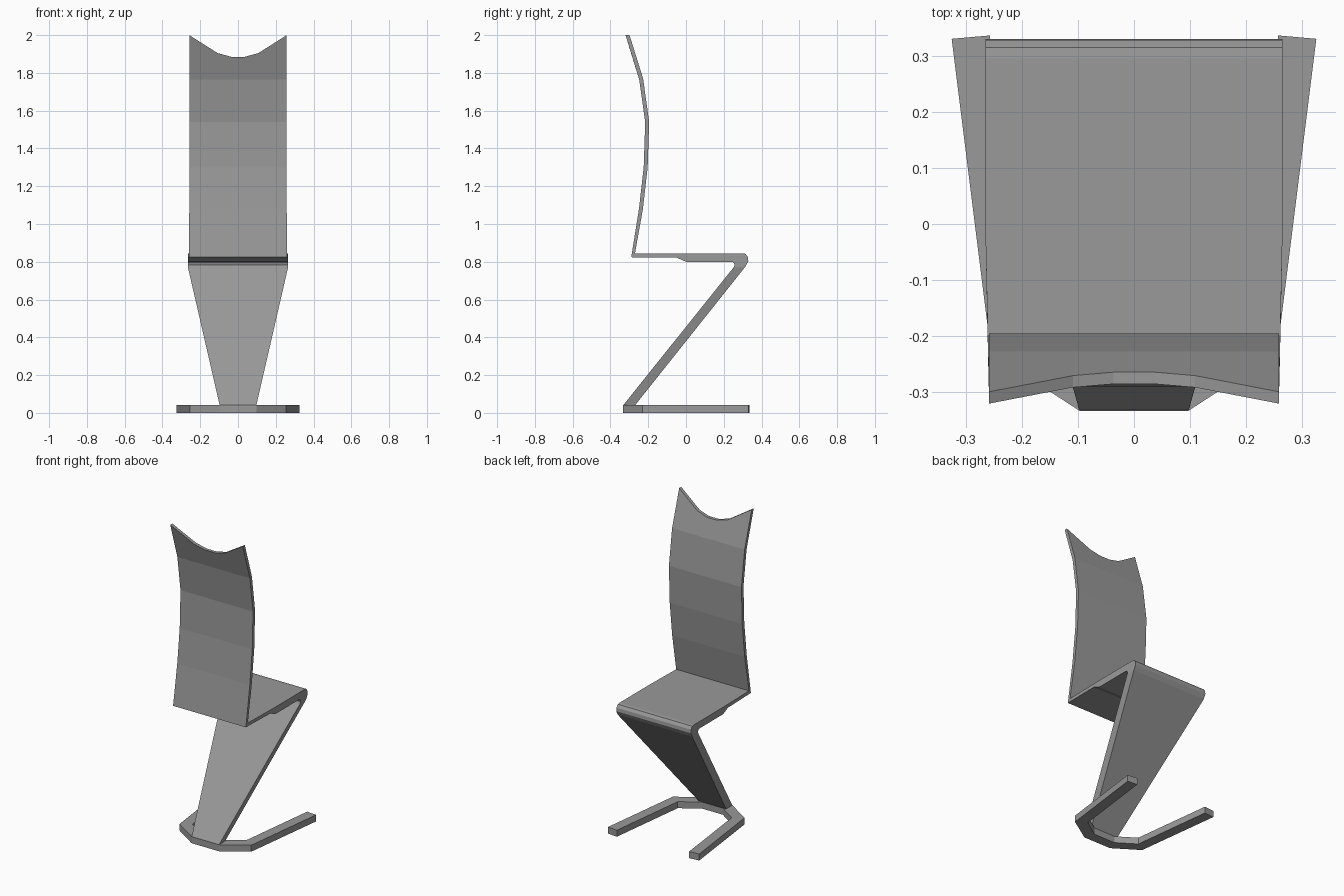
import bpy, bmesh

if "Cube" in bpy.data.objects:
    bpy.data.objects.remove(bpy.data.objects["Cube"])

grey = bpy.data.materials.new("dark_grey")
grey.diffuse_color = (0.32, 0.32, 0.32, 1)
grey.use_nodes = True
grey.node_tree.nodes["Principled BSDF"].inputs["Base Color"].default_value = grey.diffuse_color


def finish(name, bm):
    bmesh.ops.recalc_face_normals(bm, faces=bm.faces)
    mesh = bpy.data.meshes.new(name)
    bm.to_mesh(mesh)
    bm.free()
    mesh.materials.append(grey)
    obj = bpy.data.objects.new(name, mesh)
    bpy.context.collection.objects.link(obj)
    return obj


def ribbon(name, stations, cols=(-1, 1), drops=None):
    """Slab swept through (outer yz, inner yz, half width) stations;
    drops lowers the columns of the last station along the slab."""
    bm = bmesh.new()
    rows = []
    for k, (outer, inner, w) in enumerate(stations):
        sides = []
        for y, z in (outer, inner):
            side = []
            for j, c in enumerate(cols):
                d = drops[j] if drops and k == len(stations) - 1 else 0
                side.append(bm.verts.new((c * w, y + 0.304 * d, z - d)))
            sides.append(side)
        rows.append(sides[0] + sides[1][::-1])   # closed loop
    n = len(rows[0])
    m = len(cols)
    for a, b in zip(rows, rows[1:]):
        for i in range(n):
            j = (i + 1) % n
            bm.faces.new((a[i], a[j], b[j], b[i]))
    for r in (rows[0], rows[-1]):
        for i in range(m - 1):
            bm.faces.new((r[i], r[i + 1], r[n - 2 - i], r[n - 1 - i]))
    return finish(name, bm)


# Tapered slanting leg, folded over into the seat
ribbon("leg_and_seat", [
    ((-0.27, 0.04), (-0.333, 0.04), 0.097),
    ((0.315, 0.775), (0.252, 0.77), 0.265),
    ((0.33, 0.803), (0.257, 0.783), 0.265),
    ((0.328, 0.825), (0.254, 0.793), 0.265),
    ((0.315, 0.842), (0.247, 0.799), 0.265),
    ((0.295, 0.845), (0.24, 0.80), 0.265),
    ((0.0, 0.845), (0.0, 0.80), 0.265),
    ((-0.05, 0.845), (-0.05, 0.822), 0.264),
    ((-0.27, 0.845), (-0.29, 0.824), 0.259),
])

# Curved backrest with scooped top edge
back = [(-0.228, 1.08), (-0.203, 1.30), (-0.195, 1.54), (-0.227, 1.77), (-0.299, 2.0)]
ribbon("backrest",
       [((-0.27, 0.845), (-0.29, 0.824), 0.259)]
       + [((y, z), (y - 0.021, z - (0.004 if 1.6 < z < 1.9 else 0)), 0.258) for y, z in back],
       cols=(-1, -0.42, -0.14, 0.14, 0.42, 1),
       drops=(0, 0.095, 0.115, 0.115, 0.095, 0))

# U-shaped floor base, half outline mirrored in x
outer = [(0.097, -0.333), (0.255, -0.23), (0.325, 0.33)]
inner = [(0.075, -0.267), (0.192, -0.19), (0.257, 0.336)]
path = [((-o[0], o[1]), (-i[0], i[1])) for o, i in zip(outer, inner)][::-1]
path += list(zip(outer, inner))
bm = bmesh.new()
rings = [[bm.verts.new((*p, z)) for p, z in ((o, 0), (i, 0), (i, 0.042), (o, 0.042))]
         for o, i in path]
for a, b in zip(rings, rings[1:]):
    for i in range(4):
        j = (i + 1) % 4
        bm.faces.new((a[i], a[j], b[j], b[i]))
bm.faces.new(rings[0])
bm.faces.new(rings[-1])
finish("floor_base", bm)
